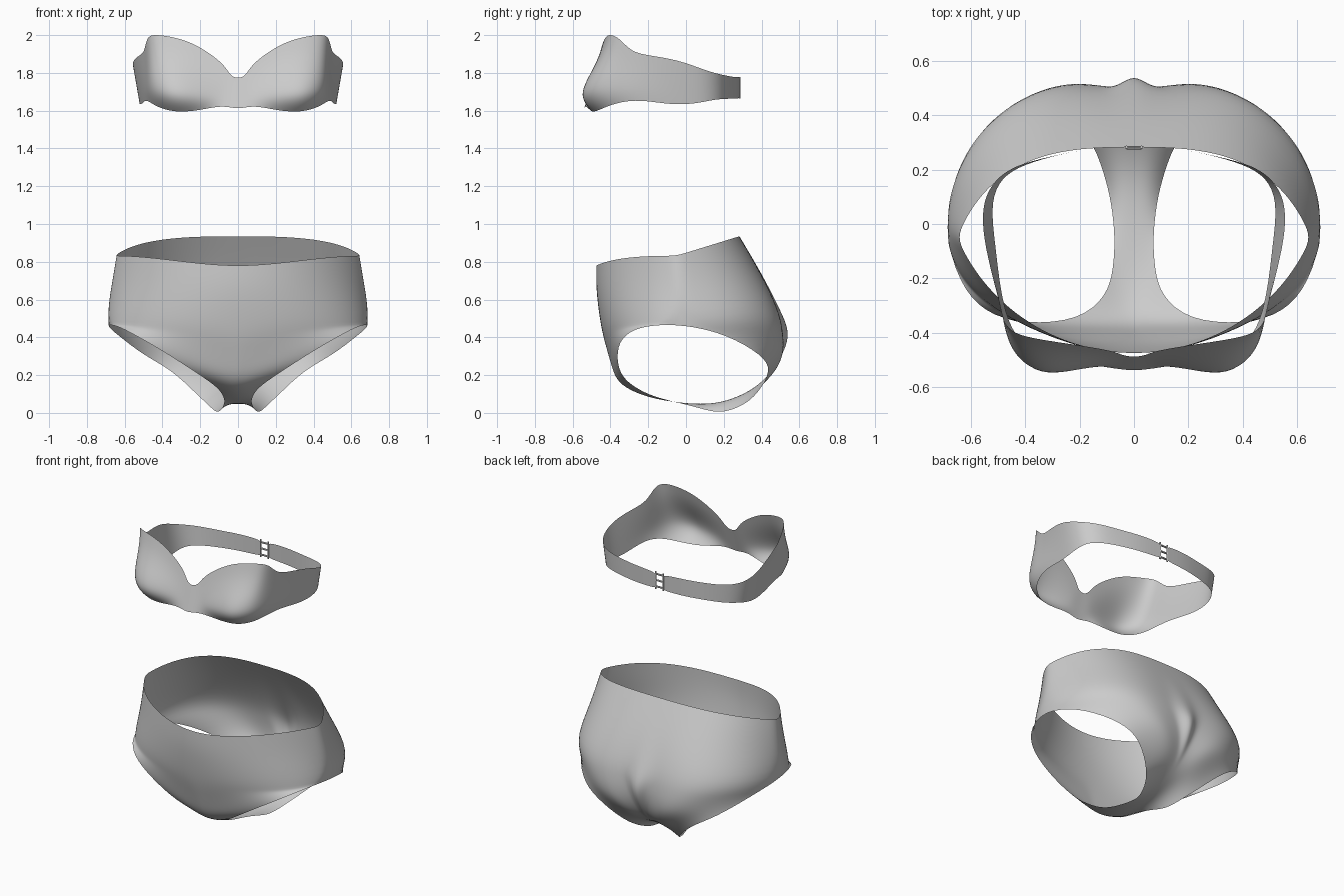
import bpy, bmesh, math
from mathutils import Vector


def sheet(name, rows):
    """Skin a grid of points, mirror it across x = 0 and smooth it."""
    bm = bmesh.new()
    grid = [[bm.verts.new(p) for p in row] for row in rows]
    for r0, r1 in zip(grid, grid[1:]):
        for i in range(len(r0) - 1):
            bm.faces.new((r0[i], r0[i + 1], r1[i + 1], r1[i]))
    bmesh.ops.remove_doubles(bm, verts=bm.verts, dist=0.0005)
    bmesh.ops.recalc_face_normals(bm, faces=bm.faces)
    for f in bm.faces:
        f.smooth = True
    me = bpy.data.meshes.new(name)
    bm.to_mesh(me)
    bm.free()
    ob = bpy.data.objects.new(name, me)
    bpy.context.collection.objects.link(ob)
    mir = ob.modifiers.new("mirror", 'MIRROR')
    mir.merge_threshold = 0.002
    sub = ob.modifiers.new("smooth", 'SUBSURF')
    sub.levels = sub.render_levels = 2
    return ob


# Briefs: each row runs from the centre line (y, z) to the seam or leg edge (x, y, z)
FRONT = [
    (-.475, .78, .652, -.05, .832), (-.478, .66, .676, -.03, .68),
    (-.458, .50, .705, -.01, .470), (-.438, .40, .645, -.22, .465),
    (-.415, .32, .55, -.33, .415), (-.395, .25, .40, -.370, .33),
    (-.375, .19, .20, -.355, .20), (-.33, .135, .10, -.265, .13),
    (-.20, .08, .076, -.17, .085), (-.05, .055, .069, -.05, .056),
]
BACK = [
    (.08, .045, .083, .08, .024), (.20, .055, .108, .18, -.006),
    (.345, .115, .15, .30, .036), (.435, .195, .22, .38, .10),
    (.480, .28, .35, .455, .228), (.500, .36, .50, .405, .305),
    (.500, .44, .64, .22, .415), (.487, .54, .705, -.01, .470),
    (.405, .73, .676, -.03, .68), (.283, .935, .652, -.05, .832),
]
CHEEK = [0, 0, 0, .018, .03, .03, .03, .022, .006, 0]
SEAM = [0, 0, 0, 0, .02, .05, .065, .02, 0, 0]
COLS = 12


def wrap_row(cy, cz, ex, ey, ez, back=False, cheek=0, seam=0):
    """Part of a rounded hip outline from the centre to the row's end."""
    span = math.asin(min(1, ex / .705))
    row = []
    for i in range(COLS + 1):
        a = span * i / COLS
        across = math.sin(a) / math.sin(span)
        turn = (1 - math.cos(a)) / (1 - math.cos(span))
        rise = across
        if back:
            turn = rise = turn ** 1.4
        elif ez > .6:
            rise = across * across * (3 - 2 * across)
        # the buttock swells beside a shallow cleft with a raised seam
        swell = cheek * math.sin(math.pi * across) ** 2 + (seam if i == 0 else 0)
        row.append((ex * across, cy + (ey - cy) * turn + swell, cz + (ez - cz) * rise))
    return row


sheet("briefs", [wrap_row(*r) for r in FRONT]
      + [wrap_row(*r, True, c, s) for r, c, s in zip(BACK, CHEEK, SEAM)])

# Bra: stations round the chest with top edge, bottom edge and cup fullness
STATIONS = [
    (.00, -.49, 1.77, .00, -.54, 1.61, 0), (.04, -.485, 1.783, .05, -.535, 1.62, 0),
    (.07, -.47, 1.84, .10, -.528, 1.623, .005), (.15, -.455, 1.905, .17, -.515, 1.61, .03),
    (.25, -.44, 1.963, .25, -.50, 1.596, .065), (.35, -.425, 1.992, .33, -.485, 1.594, .09),
    (.445, -.405, 2.004, .395, -.45, 1.608, .07), (.483, -.36, 1.992, .445, -.40, 1.63, .04),
    (.495, -.29, 1.91, .475, -.32, 1.652, .015), (.52, -.20, 1.893, .495, -.22, 1.655, .004),
    (.555, -.05, 1.87, .512, -.07, 1.63, 0), (.56, .06, 1.83, .527, .06, 1.638, 0),
    (.53, .145, 1.80, .505, .15, 1.66, 0), (.45, .215, 1.785, .435, .21, 1.662, 0),
    (.30, .25, 1.778, .30, .25, 1.665, 0), (.18, .277, 1.778, .18, .277, 1.665, 0),
    (.03, .285, 1.775, .03, .285, 1.668, 0),
]
CUP = [(0, 0), (.1, .6), (.23, 1), (.4, .85), (.6, .45), (.8, .14), (1, 0)]
rows = []
for tx, ty, tz, bx, by, bz, full in STATIONS:
    top, bottom = Vector((tx, ty, tz)), Vector((bx, by, bz))
    out = Vector((max(0, tx - .3) * 2, -1, 0)).normalized()
    rows.append([bottom.lerp(top, v) + out * full * w for v, w in CUP])
sheet("bra", rows)

# Back clasp: two upright bars joined by small hooks
for side in (-1, 1):
    bpy.ops.mesh.primitive_cylinder_add(vertices=8, radius=.006, depth=.115,
                                        location=(side * .028, .283, 1.722))
    bpy.context.object.name = "clasp_bar"
for z in (1.68, 1.722, 1.764):
    bpy.ops.mesh.primitive_cylinder_add(vertices=8, radius=.006, depth=.056,
                                        location=(0, .281, z), rotation=(0, math.pi / 2, 0))
    bpy.context.object.name = "clasp_hook"
